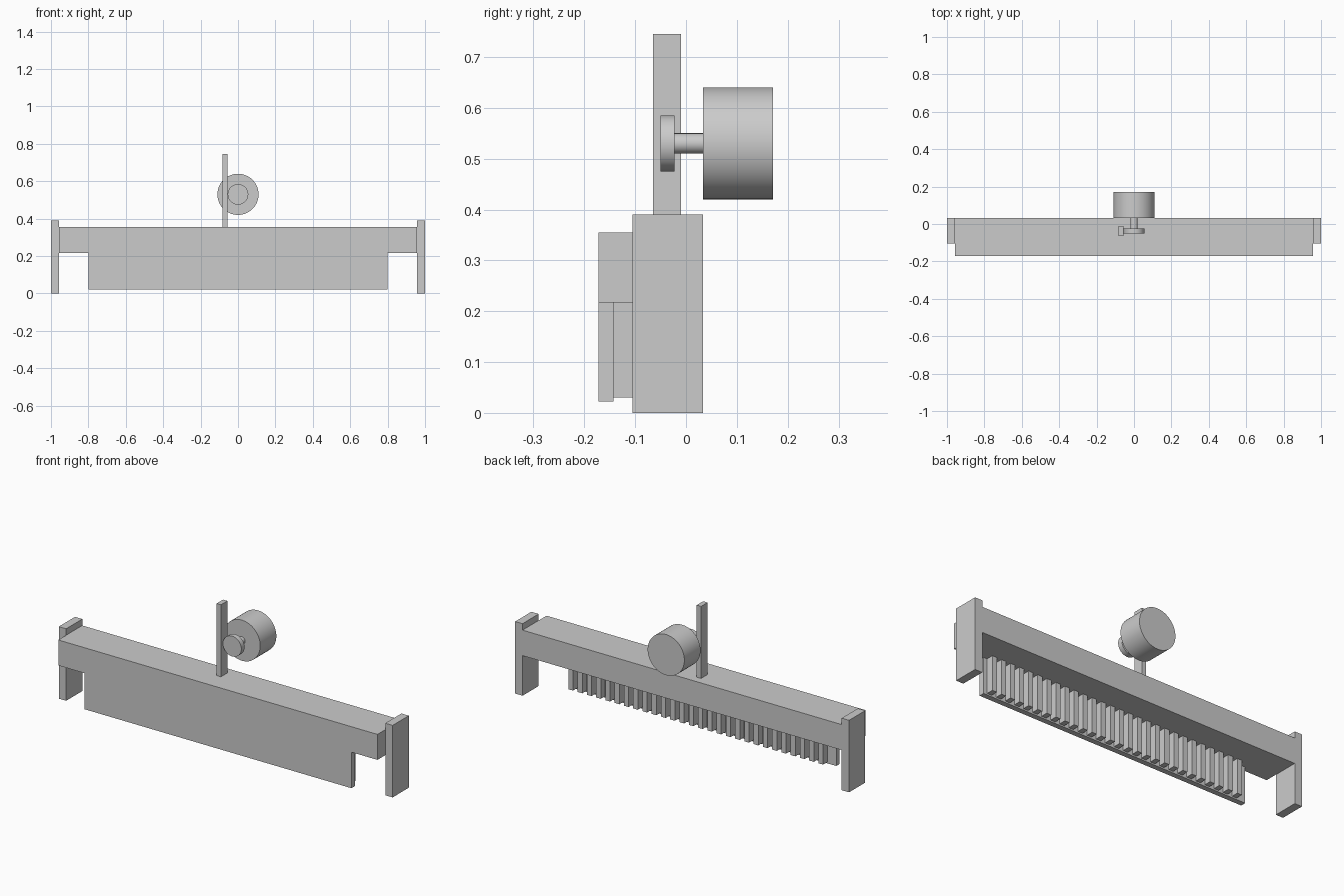
import bpy
import math
from mathutils import Matrix

cube = bpy.data.objects.get("Cube")
if cube:
    bpy.data.objects.remove(cube, do_unlink=True)

# Single grey finish
grey = bpy.data.materials.new("plain_grey")
grey.use_nodes = True
COLOUR = (0.6, 0.6, 0.6, 1)
grey.diffuse_color = COLOUR
grey.node_tree.nodes["Principled BSDF"].inputs["Base Color"].default_value = COLOUR


def box(name, x, y, z):
    """Box from (low, high) ranges on each axis."""
    bpy.ops.mesh.primitive_cube_add(size=1)
    ob = bpy.context.object
    ob.name = name
    ranges = (x, y, z)
    centre = Matrix.Translation([(a + b) / 2 for a, b in ranges])
    ob.data.transform(centre @ Matrix.Diagonal([b - a for a, b in ranges] + [1]))
    ob.data.materials.append(grey)
    return ob


def disc(name, radius, y, z=0.53):
    """Cylinder lying along y."""
    bpy.ops.mesh.primitive_cylinder_add(
        vertices=64, radius=radius, depth=y[1] - y[0],
        location=(0, (y[0] + y[1]) / 2, z), rotation=(math.pi / 2, 0, 0))
    ob = bpy.context.object
    ob.name = name
    ob.data.materials.append(grey)
    bpy.ops.object.shade_smooth_by_angle()
    return ob


FRONT, BACK = -0.172, 0.033
BEAM_BOTTOM, BEAM_TOP = 0.217, 0.355

# Cross beam and end supports
box("cross_beam", (-0.956, 0.956), (FRONT, BACK), (BEAM_BOTTOM, BEAM_TOP))
box("right_support", (-1, -0.956), (-0.105, BACK), (0, 0.39))
box("left_support", (0.956, 1), (-0.105, BACK), (0, 0.39))

# Hanging front plate with a row of fins behind it
box("front_plate", (-0.8, 0.8), (FRONT, -0.143), (0.022, BEAM_BOTTOM))
FINS = 28
fin = box("fin_row", (-0.748, -0.72), (-0.143, -0.105), (0.03, BEAM_BOTTOM))
row = fin.modifiers.new("repeat", 'ARRAY')
row.count = FINS
row.use_relative_offset = False
row.use_constant_offset = True
row.constant_offset_displace = (0.0555, 0, 0)

# Upright rack bar
box("rack_bar", (-0.083, -0.057), (-0.065, -0.01), (BEAM_TOP, 0.745))

# Motor drum, shaft and drive wheel
disc("motor_drum", 0.11, (BACK, 0.171))
disc("motor_shaft", 0.02, (-0.023, BACK))
disc("drive_wheel", 0.055, (-0.05, -0.023))
